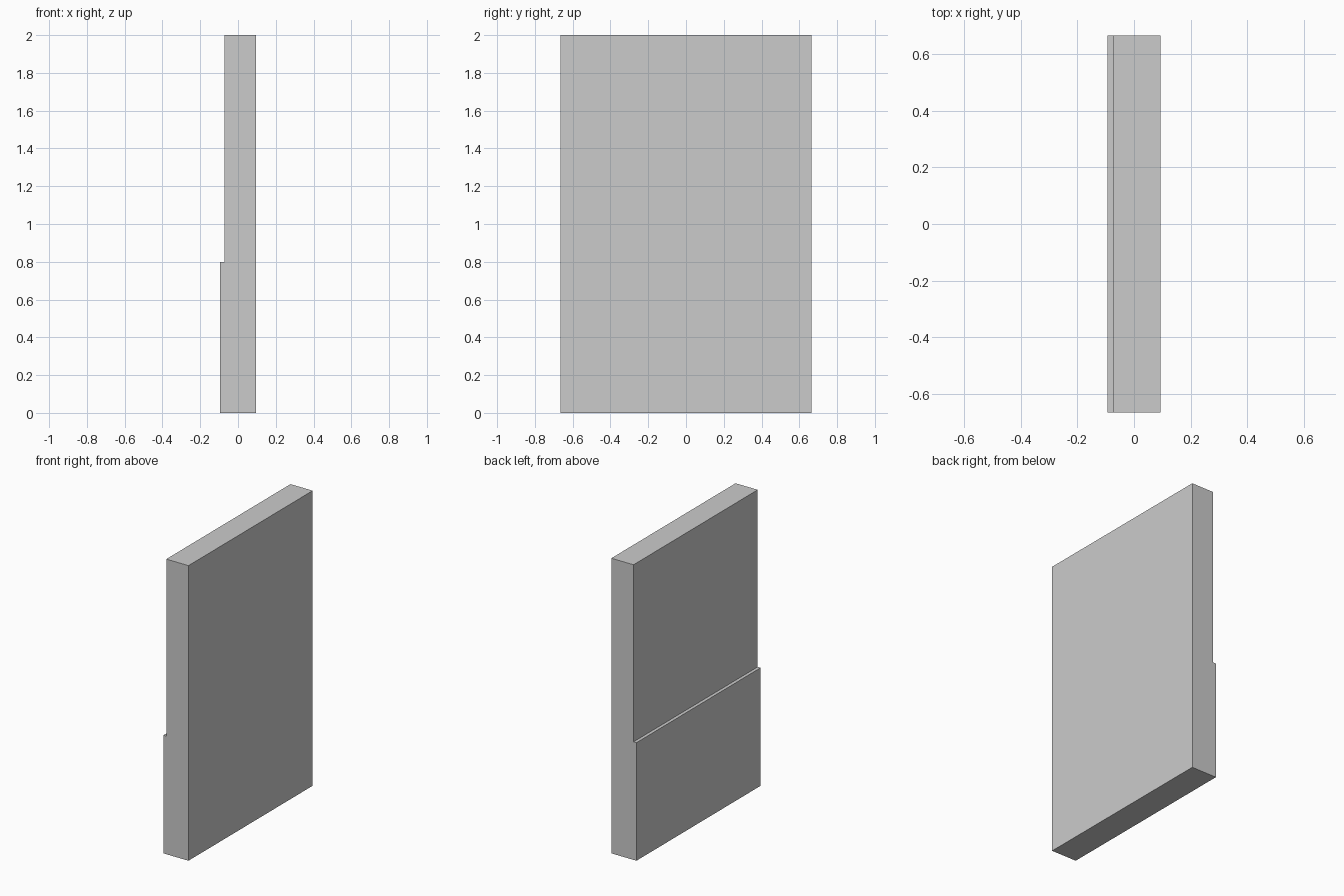
import bpy
import bmesh

if "Cube" in bpy.data.objects:
    bpy.data.objects.remove(bpy.data.objects["Cube"])

HALF_WIDTH = 0.665

# Side profile (x, z): thin panel with a slightly thicker lower section
profile = [(-0.094, 0), (0.094, 0), (0.094, 2.0),
           (-0.072, 2.0), (-0.072, 0.8), (-0.094, 0.8)]

# Extrude the profile along y into one solid panel
bm = bmesh.new()
face = bm.faces.new([bm.verts.new((x, -HALF_WIDTH, z)) for x, z in profile])
result = bmesh.ops.extrude_face_region(bm, geom=[face], use_keep_orig=True)
moved = [v for v in result["geom"] if isinstance(v, bmesh.types.BMVert)]
bmesh.ops.translate(bm, verts=moved, vec=(0, 2 * HALF_WIDTH, 0))
bmesh.ops.recalc_face_normals(bm, faces=bm.faces)

mesh = bpy.data.meshes.new("stepped_wall_panel")
bm.to_mesh(mesh)
bm.free()
panel = bpy.data.objects.new("stepped_wall_panel", mesh)
bpy.context.collection.objects.link(panel)
